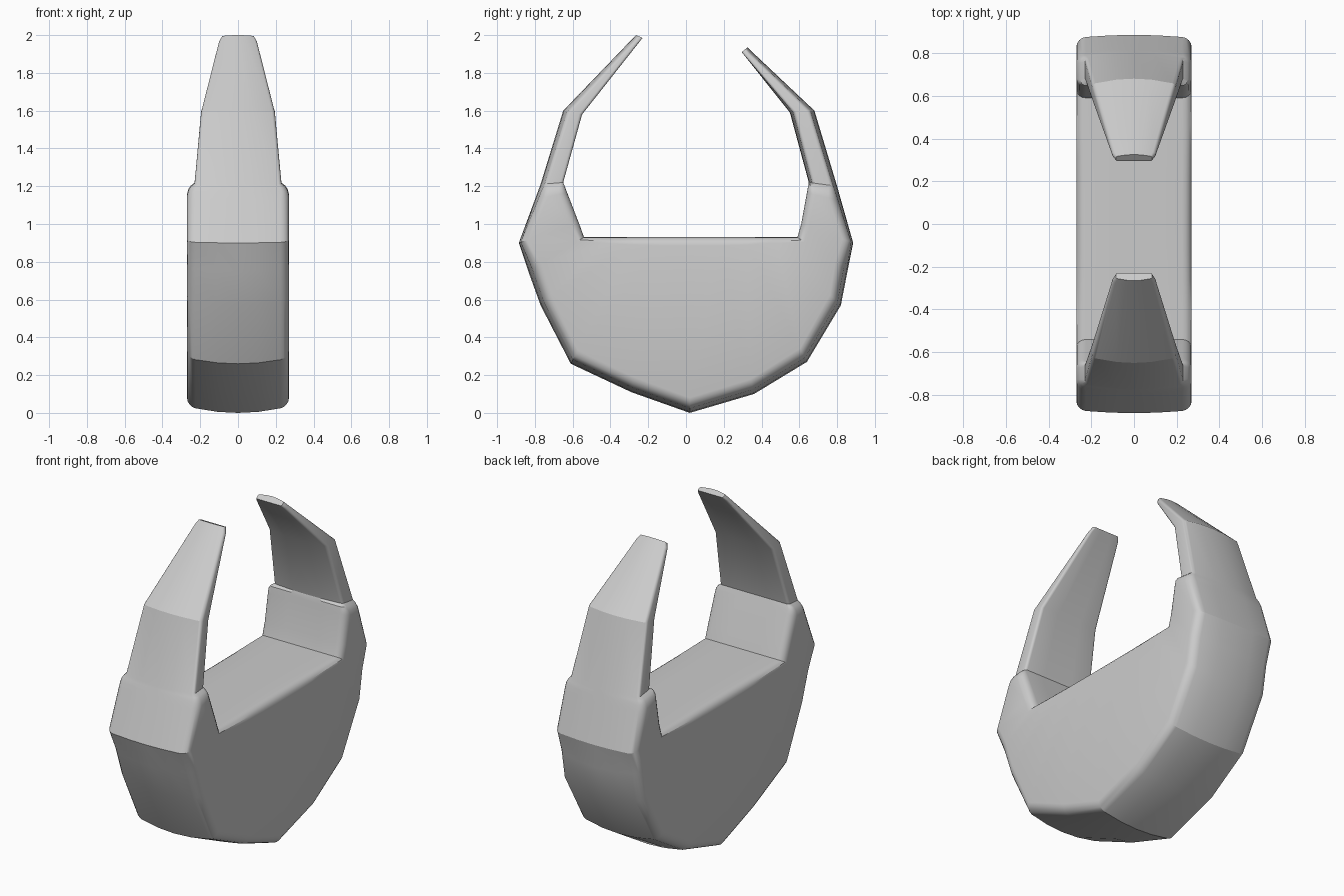
import bpy
import bmesh
import math
from mathutils import Vector

cube = bpy.data.objects.get("Cube")
if cube:
    bpy.data.objects.remove(cube, do_unlink=True)

grey = bpy.data.materials.new("plain_grey")
grey.use_nodes = True
colour = (0.6, 0.6, 0.6, 1)
grey.diffuse_color = colour
grey.node_tree.nodes["Principled BSDF"].inputs["Base Color"].default_value = colour

BODY_HALF = 0.27
BODY_ROUND = 0.045
CORNER_STEPS = 4
COLUMNS = (-0.4, 0, 0.4)


def edge_points(half, radius, bulge):
    """Across the width: (x, depth below the edge), rounded at both ends."""
    flat = half - radius
    arc = []
    for i in range(CORNER_STEPS + 1):
        a = math.pi / 2 * i / CORNER_STEPS
        arc.append((flat + radius * math.cos(a), radius * (1 - math.sin(a))))
    pts = [(-x, d) for x, d in arc] + [(u * half, 0) for u in COLUMNS]
    pts += arc[::-1]
    return [(x, d + bulge * (x / half) ** 2) for x, d in pts]


def section(outer, inner, half, radius, bulge, inner_bulge=0):
    """Rounded cross-section between an outer and an inner (y, z) point."""
    o, i = Vector(outer), Vector(inner)
    d = (i - o).normalized()
    ring = []
    for x, depth in edge_points(half, radius, bulge):
        ring.append((x, *(o + d * depth)))
    for x, depth in reversed(edge_points(half, radius, inner_bulge)):
        ring.append((x, *(i - d * depth)))
    return ring


def horn(tip, bend, neck, base, inner_bulge):
    """Sections from the tip of a prong down through its shoulder."""
    rings = [section(*tip, 0.085, 0.008, 0.012)]
    below = [Vector(t).lerp(Vector(b), 0.06) for t, b in zip(tip, bend)]
    rings.append(section(*below, 0.1, 0.012, 0.015))
    rings.append(section(*bend, 0.195, 0.016, 0.025, inner_bulge))
    rings.append(section(*neck, 0.23, 0.016, 0.025, inner_bulge))
    for t, half in ((0.06, 0.25), (0.14, 0.263), (0.25, BODY_HALF)):
        pair = [Vector(n).lerp(Vector(b), t) for n, b in zip(neck, base)]
        rings.append(section(*pair, half, 0.02 + t * 0.1, 0.025))
    rings.append(section(*base, BODY_HALF, BODY_ROUND, 0.015))
    return rings


# Front and back prongs: (outer, inner) pairs for tip, bend, neck and base
front_horn = horn(((-0.265, 2.0), (-0.23, 1.985)), ((-0.65, 1.6), (-0.55, 1.58)),
                  ((-0.77, 1.21), (-0.65, 1.22)), ((-0.885, 0.9), (-0.565, 1.0)), 0)
back_horn = horn(((0.325, 1.935), (0.295, 1.91)), ((0.68, 1.6), (0.55, 1.59)),
                 ((0.8, 1.2), (0.65, 1.22)), ((0.885, 0.9), (0.61, 1.0)), 0.02)

# Round belly below the flat floor
belly = [(-0.835, 0.75), (-0.77, 0.57), (-0.61, 0.26), (-0.29, 0.11), (0.02, 0),
         (0.36, 0.1), (0.64, 0.27), (0.82, 0.57), (0.855, 0.75)]
floor_start, floor_end = Vector((-0.54, 0.93)), Vector((0.59, 0.93))
rings = list(front_horn)
for n, point in enumerate(belly):
    floor = floor_start.lerp(floor_end, n / (len(belly) - 1))
    rings.append(section(point, floor, BODY_HALF, BODY_ROUND, 0.035))
rings += reversed(back_horn)

# Skin the sections into one closed surface
bm = bmesh.new()
loops = [[bm.verts.new(p) for p in ring] for ring in rings]
for a, b in zip(loops, loops[1:]):
    for k in range(len(a)):
        m = (k + 1) % len(a)
        bm.faces.new((a[k], a[m], b[m], b[k]))
bm.faces.new(loops[0])
bm.faces.new(loops[-1])
bmesh.ops.recalc_face_normals(bm, faces=bm.faces)
mesh = bpy.data.meshes.new("pronged_cradle")
bm.to_mesh(mesh)
bm.free()
mesh.materials.append(grey)
cradle = bpy.data.objects.new("pronged_cradle", mesh)
bpy.context.collection.objects.link(cradle)

bpy.ops.object.select_all(action="DESELECT")
cradle.select_set(True)
bpy.context.view_layer.objects.active = cradle
bpy.ops.object.shade_smooth_by_angle(angle=math.radians(24))
